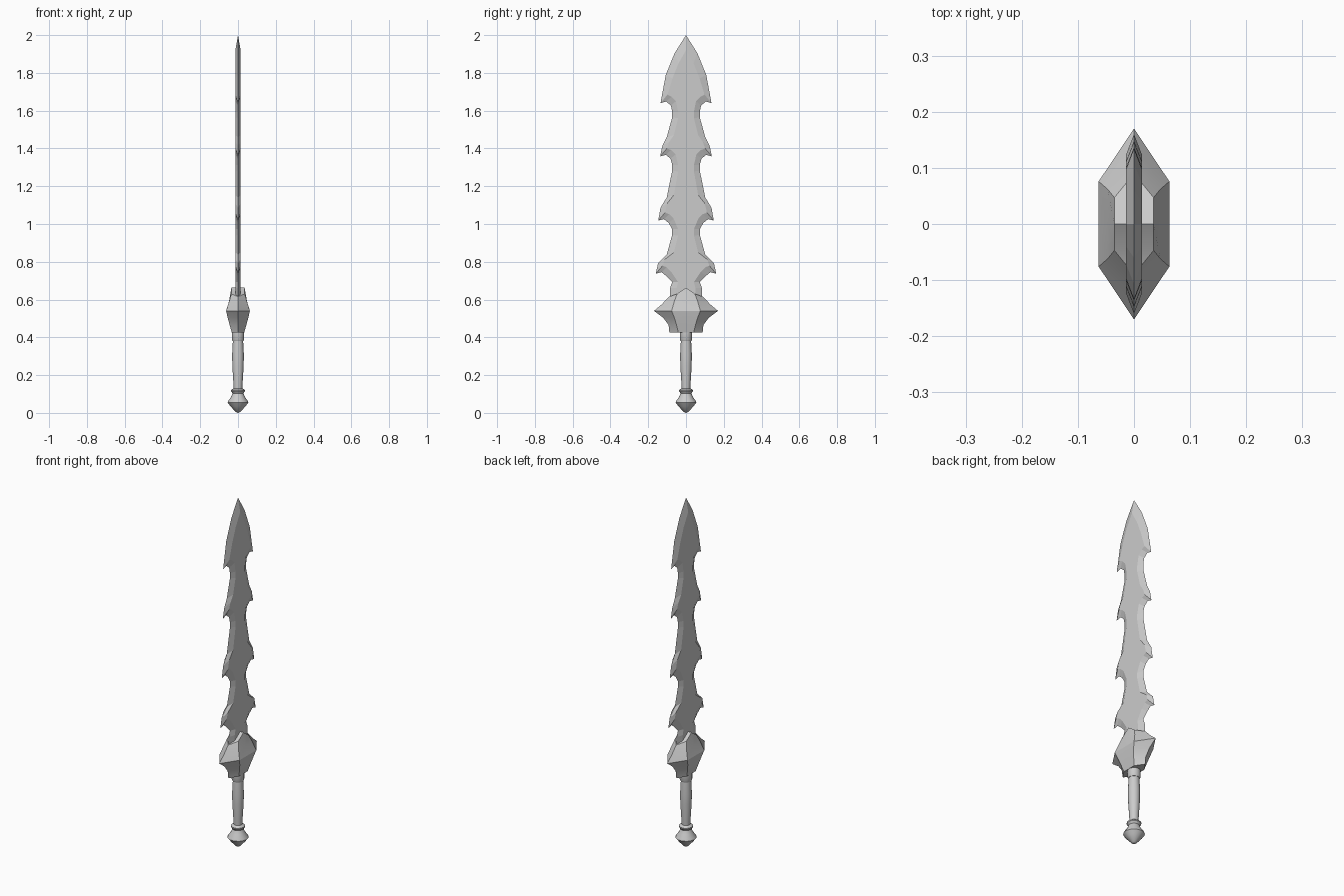
import bpy, bmesh, math

cube = bpy.data.objects.get("Cube")
if cube:
    bpy.data.objects.remove(cube, do_unlink=True)

steel = bpy.data.materials.new("plain_grey")
steel.use_nodes = True
GREY = (0.6, 0.6, 0.6, 1)
steel.diffuse_color = GREY
steel.node_tree.nodes["Principled BSDF"].inputs["Base Color"].default_value = GREY


def finish(name, bm, angle=None):
    bmesh.ops.remove_doubles(bm, verts=bm.verts, dist=1e-5)
    bmesh.ops.recalc_face_normals(bm, faces=bm.faces)
    mesh = bpy.data.meshes.new(name)
    bm.to_mesh(mesh)
    bm.free()
    mesh.materials.append(steel)
    ob = bpy.data.objects.new(name, mesh)
    bpy.context.collection.objects.link(ob)
    if angle:
        bpy.ops.object.select_all(action='DESELECT')
        ob.select_set(True)
        bpy.context.view_layer.objects.active = ob
        bpy.ops.object.shade_smooth_by_angle(angle=math.radians(angle))
    return ob


def face(bm, points):
    unique = list(dict.fromkeys(points))
    if len(unique) > 2:
        bm.faces.new([bm.verts.new(p) for p in unique])


# Blade: cutting edge and flat border, from the point down
THICK = 0.014
edge = [(0, 2.0), (0.06, 1.905), (0.107, 1.79), (0.135, 1.64)]
flat = [(0, 1.92), (0.04, 1.85), (0.072, 1.77), (0.098, 1.685)]

# Each barb: hooked notch under one tooth, then flare to the next tooth
teeth = [(0.135, 1.64), (0.137, 1.358), (0.147, 1.018), (0.16, 0.737)]
for i, (y, z) in enumerate(teeth):
    edge += [(y - 0.03, z + 0.008), (y - 0.055, z - 0.012), (0.073, z - 0.045)]
    flat += [(y - 0.058, z + 0.034), (y - 0.082, z + 0.01), (0.042, z - 0.045)]
    if i < 3:
        ny, nz = teeth[i + 1]
        span = z - nz
        edge += [(0.073, z - 0.075), (0.102, nz + span * 0.36),
                 (ny - 0.012, nz + span * 0.2), (ny, nz)]
        flat += [(0.042, z - 0.08), (0.064, nz + span * 0.4),
                 (ny - 0.048, nz + span * 0.27), (ny - 0.036, nz + 0.042)]
edge += [(0.085, 0.66), (0.085, 0.56)]
flat += [(0.05, 0.66), (0.05, 0.56)]

bm = bmesh.new()
for sx in (-1, 1):
    for sy in (-1, 1):
        rim = [(0, sy * y, z) for y, z in edge]
        inner = [(sx * THICK, sy * y, z) for y, z in flat]
        mid = [(sx * THICK, 0, z) for y, z in flat]
        for k in range(len(rim) - 1):
            face(bm, [rim[k], rim[k + 1], inner[k + 1], inner[k]])
            face(bm, [inner[k], inner[k + 1], mid[k + 1], mid[k]])
finish("blade", bm)


# Guard: eight-point rings (tip, corner, middle, corner on each side)
def guard_ring(tip, cx, cy, z_tip, z_corner, z_mid):
    return [(0, -tip, z_tip), (cx, -cy, z_corner), (cx, 0, z_mid), (cx, cy, z_corner),
            (0, tip, z_tip), (-cx, cy, z_corner), (-cx, 0, z_mid), (-cx, -cy, z_corner)]


rings = [guard_ring(t, x, y, z, z, z) for t, x, y, z in
         [(0.088, 0.033, 0.04, 0.425), (0.092, 0.044, 0.05, 0.465),
          (0.122, 0.055, 0.062, 0.505), (0.17, 0.063, 0.076, 0.54)]]
rings += [guard_ring(0.128, 0.047, 0.062, 0.575, 0.59, 0.593),
          guard_ring(0.09, 0.035, 0.047, 0.615, 0.63, 0.663)]
bm = bmesh.new()
for low, high in zip(rings, rings[1:]):
    for k in range(8):
        n = (k + 1) % 8
        face(bm, [low[k], low[n], high[n], high[k]])
face(bm, rings[0][::-1])
top = rings[-1]
face(bm, [top[0], top[1], top[7]])
face(bm, [top[1], top[2], top[6], top[7]])
face(bm, [top[2], top[3], top[5], top[6]])
face(bm, [top[3], top[4], top[5]])
finish("guard", bm, 25)


# Turned handle parts
def lathe(name, profile, sides=16):
    bm = bmesh.new()
    verts = [bm.verts.new((r, 0, z)) for r, z in profile]
    edges = [bm.edges.new(pair) for pair in zip(verts, verts[1:])]
    bmesh.ops.spin(bm, geom=verts + edges, cent=(0, 0, 0), axis=(0, 0, 1),
                   angle=math.tau, steps=sides, use_merge=True)
    return finish(name, bm, 35)


lathe("collar", [(0, 0.38), (0.029, 0.38), (0.033, 0.388), (0.033, 0.43), (0, 0.43)])
lathe("grip", [(0, 0.12), (0.022, 0.12), (0.025, 0.17), (0.03, 0.25), (0.031, 0.31),
               (0.027, 0.385), (0, 0.385)])
lathe("ring", [(0, 0.1), (0.026, 0.1), (0.037, 0.115), (0.037, 0.121),
               (0.024, 0.13), (0, 0.13)])
lathe("pommel", [(0, 0), (0.013, 0.006), (0.04, 0.035), (0.055, 0.055), (0.052, 0.063),
                 (0.036, 0.085), (0.027, 0.108), (0, 0.108)])
